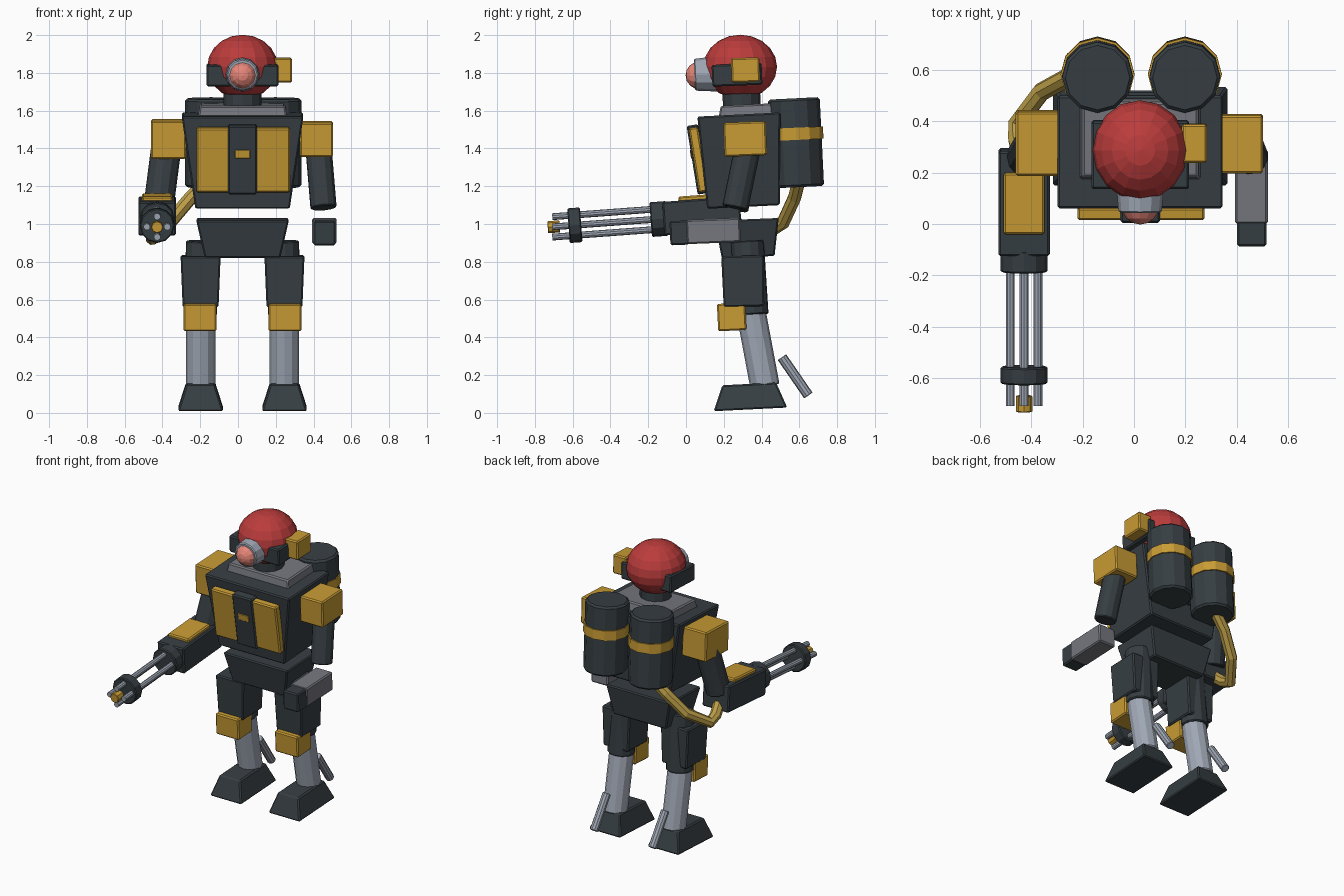
import bpy, bmesh, math
from mathutils import Vector, Matrix

if "Cube" in bpy.data.objects:
    bpy.data.objects.remove(bpy.data.objects["Cube"], do_unlink=True)


def material(name, rgb):
    m = bpy.data.materials.new(name)
    m.use_nodes = True
    m.diffuse_color = (*rgb, 1)
    m.node_tree.nodes["Principled BSDF"].inputs["Base Color"].default_value = (*rgb, 1)
    return m


DARK = material("dark slate", (0.037, 0.048, 0.055))
YELLOW = material("warm yellow", (0.58, 0.33, 0.035))
RED = material("dome red", (0.5, 0.045, 0.045))
PINK = material("lens pink", (0.8, 0.24, 0.19))
LIGHT = material("light steel", (0.35, 0.39, 0.46))
GREY = material("mid grey", (0.18, 0.185, 0.21))
HOSE = material("hose tan", (0.5, 0.34, 0.065))


def finish(name, bm, mat, bevel=0):
    mesh = bpy.data.meshes.new(name)
    bmesh.ops.recalc_face_normals(bm, faces=bm.faces[:])
    bm.to_mesh(mesh)
    bm.free()
    mesh.materials.append(mat)
    ob = bpy.data.objects.new(name, mesh)
    bpy.context.collection.objects.link(ob)
    if bevel:
        mod = ob.modifiers.new("edge", 'BEVEL')
        mod.width = bevel
        mod.segments = 1
        mod.limit_method = 'ANGLE'
        mod.angle_limit = math.radians(50)
    return ob


def box(name, centre, size, mat, top=None, tilt=0, bevel=0.008):
    """Box with optional (x, y) size of the top face, tilted about x."""
    bm = bmesh.new()
    bmesh.ops.create_cube(bm, size=1)
    for v in bm.verts:
        sx, sy = top if top and v.co.z > 0 else size[:2]
        v.co = Vector((v.co.x * sx, v.co.y * sy, v.co.z * size[2]))
    bm.transform(Matrix.Translation(centre) @ Matrix.Rotation(tilt, 4, 'X'))
    return finish(name, bm, mat, bevel)


def tube(name, a, b, r, mat, sides=12, r2=None, bevel=0.006):
    """Cylinder between two points."""
    a, b = Vector(a), Vector(b)
    bm = bmesh.new()
    bmesh.ops.create_cone(bm, cap_ends=True, segments=sides, radius1=r,
                          radius2=r if r2 is None else r2, depth=(b - a).length)
    turn = (b - a).to_track_quat('Z', 'Y').to_matrix().to_4x4()
    bm.transform(Matrix.Translation((a + b) / 2) @ turn)
    return finish(name, bm, mat, bevel)


def ball(name, centre, radii, mat, segments, rings, tilt=0):
    bm = bmesh.new()
    bmesh.ops.create_uvsphere(bm, u_segments=segments, v_segments=rings, radius=1)
    bm.transform(Matrix.Translation(centre) @ Matrix.Rotation(tilt, 4, 'X')
                 @ Matrix.Diagonal((*radii, 1)))
    return finish(name, bm, mat)


MID = 0.024   # body centre line

# Head
ball("head_dome", (MID, 0.287, 1.832), (0.187, 0.195, 0.17), RED, 16, 10)
box("head_band", (MID, 0.27, 1.79), (0.38, 0.265, 0.115), DARK, tilt=0.04)
box("ear_box", (0.235, 0.315, 1.815), (0.1, 0.15, 0.13), YELLOW, tilt=0.03)
tube("neck", (MID, 0.297, 1.6), (MID, 0.29, 1.75), 0.1, DARK)
tube("eye_ring", (MID, 0.17, 1.795), (MID, 0.045, 1.79), 0.094, LIGHT, 12, 0.084)
ball("eye_lens", (MID, 0.075, 1.787), (0.075, 0.075, 0.077), PINK, 12, 8, math.pi / 2)

# Torso and chest
box("torso", (MID, 0.292, 1.335), (0.5, 0.385, 0.49), DARK, top=(0.645, 0.44), tilt=0.05)
box("collar_plate", (MID, 0.33, 1.6), (0.475, 0.32, 0.065), GREY, top=(0.45, 0.29), tilt=0.05)
box("chest_panel", (MID + 0.003, 0.066, 1.34), (0.495, 0.05, 0.345), YELLOW, tilt=0.16)
box("chest_strip", (MID, 0.063, 1.342), (0.153, 0.062, 0.368), DARK, tilt=0.16)
box("chest_badge", (MID, 0.03, 1.37), (0.08, 0.014, 0.045), YELLOW, tilt=0.16, bevel=0.002)

# Back tanks with bands
for side, x in (("right", -0.142), ("left", 0.198)):
    tube(side + "_tank", (x, 0.593, 1.195), (x, 0.57, 1.665), 0.138, DARK, bevel=0.012)
    tube(side + "_tank_band", (x, 0.584, 1.445), (x, 0.581, 1.51), 0.144, YELLOW, bevel=0)
box("tank_mount", (MID, 0.47, 1.42), (0.36, 0.1, 0.3), DARK)

# Pelvis
box("pelvis", (MID, 0.325, 0.925), (0.4, 0.28, 0.2), DARK, top=(0.49, 0.34), tilt=0.04)

# Legs
for side, s in (("right", -1), ("left", 1)):
    x = MID + 0.222 * s
    tube(side + "_upper_leg", (x - 0.01 * s, 0.325, 0.91), (x, 0.35, 0.52), 0.088, DARK)
    box(side + "_thigh", (x, 0.303, 0.697), (0.19, 0.215, 0.27), DARK, top=(0.212, 0.225), tilt=0.03)
    box(side + "_knee_pad", (x + 0.003 * s, 0.242, 0.508), (0.175, 0.15, 0.145), YELLOW, tilt=0.05)
    tube(side + "_shin", (x, 0.345, 0.53), (x, 0.418, 0.14), 0.078, LIGHT)
    box(side + "_foot", (x, 0.338, 0.086), (0.24, 0.39, 0.135), DARK, top=(0.155, 0.285), tilt=0.05)
    tube(side + "_heel_strut", (x, 0.508, 0.295), (x, 0.648, 0.092), 0.027, LIGHT, 10, bevel=0.003)

# Left arm
box("left_shoulder", (0.415, 0.313, 1.45), (0.175, 0.225, 0.18), YELLOW, tilt=0.04)
tube("left_upper_arm", (0.425, 0.33, 1.42), (0.453, 0.26, 1.085), 0.07, DARK)
box("left_forearm", (0.457, 0.145, 0.963), (0.128, 0.285, 0.128), GREY, tilt=0.04)
box("left_hand", (0.458, -0.035, 0.953), (0.115, 0.1, 0.128), DARK, tilt=0.04)

# Right arm
box("right_shoulder", (-0.368, 0.315, 1.45), (0.185, 0.25, 0.2), YELLOW, tilt=0.04)
tube("right_upper_arm", (-0.378, 0.325, 1.42), (-0.422, 0.25, 1.08), 0.08, DARK)

# Rotary gun, laid out along one sloping axis
GX = -0.428
SLOPE = 0.074


def gun(y, dx=0, dz=0):
    return (GX + dx, y, 1.037 + SLOPE * y + dz)


box("gun_body", gun(0.085), (0.2, 0.41, 0.178), DARK, tilt=SLOPE)
box("gun_top_plate", gun(0.08, 0, 0.096), (0.16, 0.24, 0.03), YELLOW, tilt=SLOPE)
tube("gun_collar", gun(-0.1), gun(-0.187), 0.092, DARK, 12)
for i in range(4):
    dx, dz = 0.054 * math.cos(i * math.pi / 2), 0.054 * math.sin(i * math.pi / 2)
    tube("gun_barrel", gun(-0.15, dx, dz), gun(-0.708, dx, dz), 0.018, LIGHT, 10, bevel=0)
tube("gun_clamp", gun(-0.555), gun(-0.622), 0.092, DARK, 12)
tube("gun_spindle", gun(-0.668), gun(-0.732), 0.032, YELLOW, 8, bevel=0.003)

# Feed hose from tank to gun
curve = bpy.data.curves.new("feed_hose", 'CURVE')
curve.dimensions = '3D'
curve.bevel_depth = 0.037
curve.bevel_resolution = 2
curve.use_fill_caps = True
path = [(-0.15, 0.6, 1.24), (-0.25, 0.575, 1.14), (-0.36, 0.515, 1.01),
        (-0.455, 0.39, 0.925), (-0.455, 0.33, 0.95), (-0.435, 0.25, 1.02)]
spline = curve.splines.new('POLY')
spline.points.add(len(path) - 1)
for p, co in zip(spline.points, path):
    p.co = (*co, 1)
    p.radius = 1
spline.use_smooth = False
curve.materials.append(HOSE)
bpy.context.collection.objects.link(bpy.data.objects.new("feed_hose", curve))
